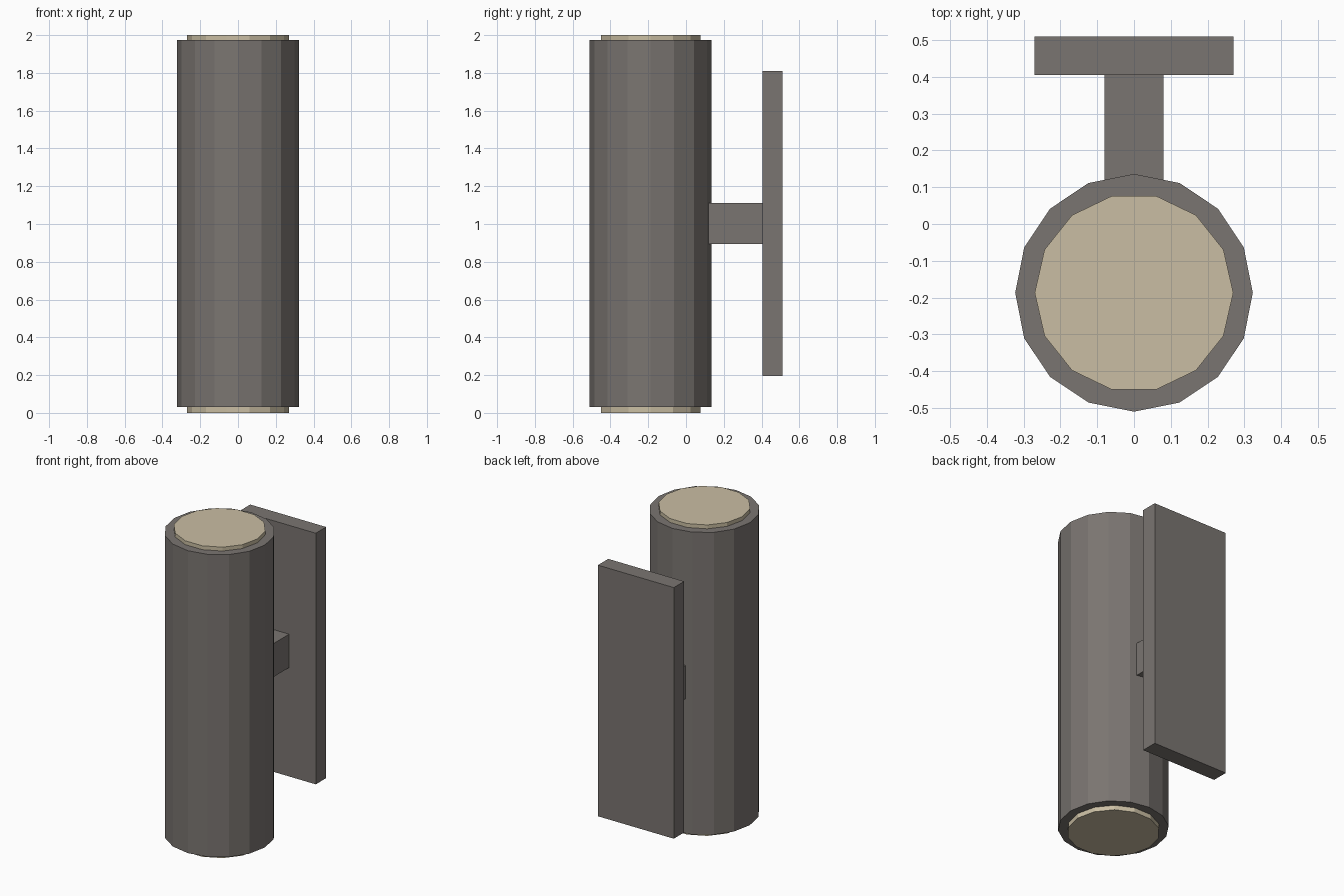
import bpy
import bmesh
import math
from mathutils import Matrix

if "Cube" in bpy.data.objects:
    bpy.data.objects.remove(bpy.data.objects["Cube"])


def make_material(name, rgb):
    mat = bpy.data.materials.new(name)
    mat.diffuse_color = (*rgb, 1.0)
    mat.use_nodes = True
    mat.node_tree.nodes["Principled BSDF"].inputs["Base Color"].default_value = mat.diffuse_color
    return mat


GREY = make_material("warm_grey_metal", (0.195, 0.178, 0.165))
CREAM = make_material("cream_diffuser", (0.59, 0.515, 0.366))
AXIS_Y = -0.187  # centre line of the lamp tube


def finish(name, bm, mat):
    mesh = bpy.data.meshes.new(name)
    bm.to_mesh(mesh)
    bm.free()
    mesh.materials.append(mat)
    obj = bpy.data.objects.new(name, mesh)
    bpy.context.collection.objects.link(obj)
    return obj


def prism(name, sides, radius, z0, z1, mat):
    """Flat-sided upright cylinder with a corner on the +x axis."""
    bm = bmesh.new()
    ring = [bm.verts.new((radius * math.cos(math.tau * i / sides),
                          AXIS_Y + radius * math.sin(math.tau * i / sides), z0))
            for i in range(sides)]
    base = bm.faces.new(ring)
    top = bmesh.ops.extrude_face_region(bm, geom=[base], use_keep_orig=True)["geom"]
    bmesh.ops.translate(bm, vec=(0, 0, z1 - z0),
                        verts=[v for v in top if isinstance(v, bmesh.types.BMVert)])
    bmesh.ops.recalc_face_normals(bm, faces=bm.faces)
    return finish(name, bm, mat)


def box(name, lo, hi, mat):
    bm = bmesh.new()
    size = [b - a for a, b in zip(lo, hi)]
    mid = [(a + b) / 2 for a, b in zip(lo, hi)]
    bmesh.ops.create_cube(bm, size=1,
                          matrix=Matrix.Translation(mid) @ Matrix.Diagonal((*size, 1)))
    return finish(name, bm, mat)


# Lamp tube
prism("lamp_tube", 16, 0.323, 0.03, 1.975, GREY)

# Light diffusers protruding at both ends
prism("lower_diffuser", 14, 0.27, 0.0, 0.04, CREAM)
prism("upper_diffuser", 14, 0.27, 1.965, 2.0, CREAM)

# Wall plate and the arm joining it to the tube
box("wall_plate", (-0.27, 0.405, 0.195), (0.27, 0.51, 1.81), GREY)
box("mounting_arm", (-0.08, 0.115, 0.895), (0.08, 0.405, 1.11), GREY)
